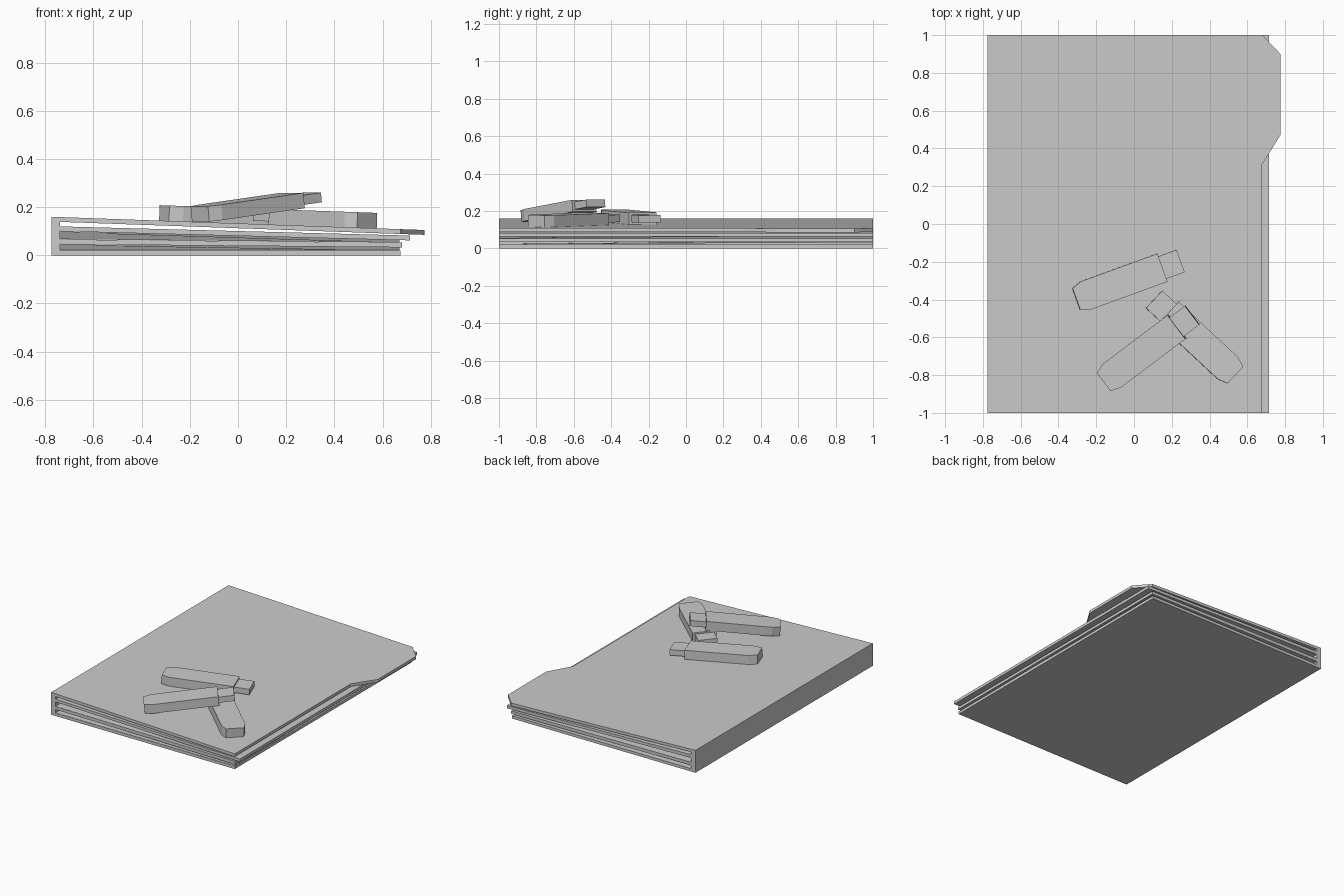
import bpy, bmesh, math
from mathutils import Matrix

cube = bpy.data.objects.get("Cube")
if cube:
    bpy.data.objects.remove(cube, do_unlink=True)

grey = bpy.data.materials.new("light_grey")
grey.use_nodes = True
colour = (0.6, 0.6, 0.6, 1)
grey.diffuse_color = colour
grey.node_tree.nodes["Principled BSDF"].inputs["Base Color"].default_value = colour

LEFT, INNER = -0.775, -0.74
SLOPE = 0.0355


def cover_z(x):
    return 0.16 - SLOPE * (x - LEFT)


def slab(name, outline, bottom, top, matrix=Matrix()):
    """Prism over an outline; bottom and top give the height at (x, y)."""
    bm = bmesh.new()
    low = [bm.verts.new((x, y, bottom(x, y))) for x, y in outline]
    high = [bm.verts.new((x, y, top(x, y))) for x, y in outline]
    bm.faces.new(low[::-1])
    bm.faces.new(high)
    for i in range(len(outline)):
        j = (i + 1) % len(outline)
        bm.faces.new((low[i], low[j], high[j], high[i]))
    bmesh.ops.recalc_face_normals(bm, faces=bm.faces)
    mesh = bpy.data.meshes.new(name)
    bm.to_mesh(mesh)
    bm.free()
    mesh.materials.append(grey)
    obj = bpy.data.objects.new(name, mesh)
    obj.matrix_world = matrix
    bpy.context.collection.objects.link(obj)
    return obj


def rect(x0, x1, y0=-1, y1=1):
    return [(x0, y0), (x1, y0), (x1, y1), (x0, y1)]


def leaf(name, right, z_left, z_right, thick=0.02):
    """Sheet hinged at the spine, sloping down to its free edge."""
    def base(x, y):
        return z_left + (z_right - z_left) * (x - INNER) / (right - INNER)
    slab(name, rect(INNER, right), base, lambda x, y: base(x, y) + thick)


# Folder: spine, tabbed cover and inner leaves
slab("spine", rect(LEFT, INNER), lambda x, y: 0, lambda x, y: cover_z(x))
tabbed = [(INNER, -1), (0.675, -1), (0.675, 0.31), (0.775, 0.47),
          (0.775, 0.9), (0.68, 1), (INNER, 1)]
slab("top_cover", tabbed, lambda x, y: cover_z(x) - 0.02, lambda x, y: cover_z(x))
leaf("upper_divider", 0.715, 0.1, 0.062)
leaf("lower_divider", 0.68, 0.046, 0.033)
leaf("bottom_cover", 0.675, 0, 0)


# Loose papers leaning up toward the back inside the two lower pockets
def paper(name, z_left, z_right, rise):
    def base(x, y):
        t = (x - INNER) / (0.67 - INNER)
        return z_left + (z_right - z_left) * t + rise * (1 - 0.5 * t) * (y + 1) / 2
    slab(name, rect(INNER, 0.67), base, lambda x, y: base(x, y) + 0.002)


paper("lower_paper", 0.021, 0.021, 0.022)
paper("upper_paper", 0.067, 0.053, 0.03)


# Memory sticks: tail at the local origin, plug pointing along +x
def stick(name, matrix):
    body = [(0, -0.06), (0.055, -0.079), (0.485, -0.079),
            (0.485, 0.079), (0.055, 0.079), (0, 0.06)]
    slab(name + "_body", body, lambda x, y: 0, lambda x, y: 0.064, matrix)
    slab(name + "_plug", rect(0.485, 0.588, -0.063, 0.063),
         lambda x, y: 0.013, lambda x, y: 0.053, matrix)


def lying(x, y, degrees):
    return (Matrix.Translation((x, y, cover_z(x)))
            @ Matrix.Rotation(SLOPE, 4, 'Y')
            @ Matrix.Rotation(math.radians(degrees), 4, 'Z'))


stick("back_stick", lying(-0.307, -0.397, 20))
stick("under_stick", lying(0.535, -0.8, 137))
stick("leaning_stick", Matrix.Translation((-0.155, -0.832, 0.14))
      @ Matrix.Rotation(math.radians(37), 4, 'Z')
      @ Matrix.Rotation(-0.115, 4, 'Y'))
